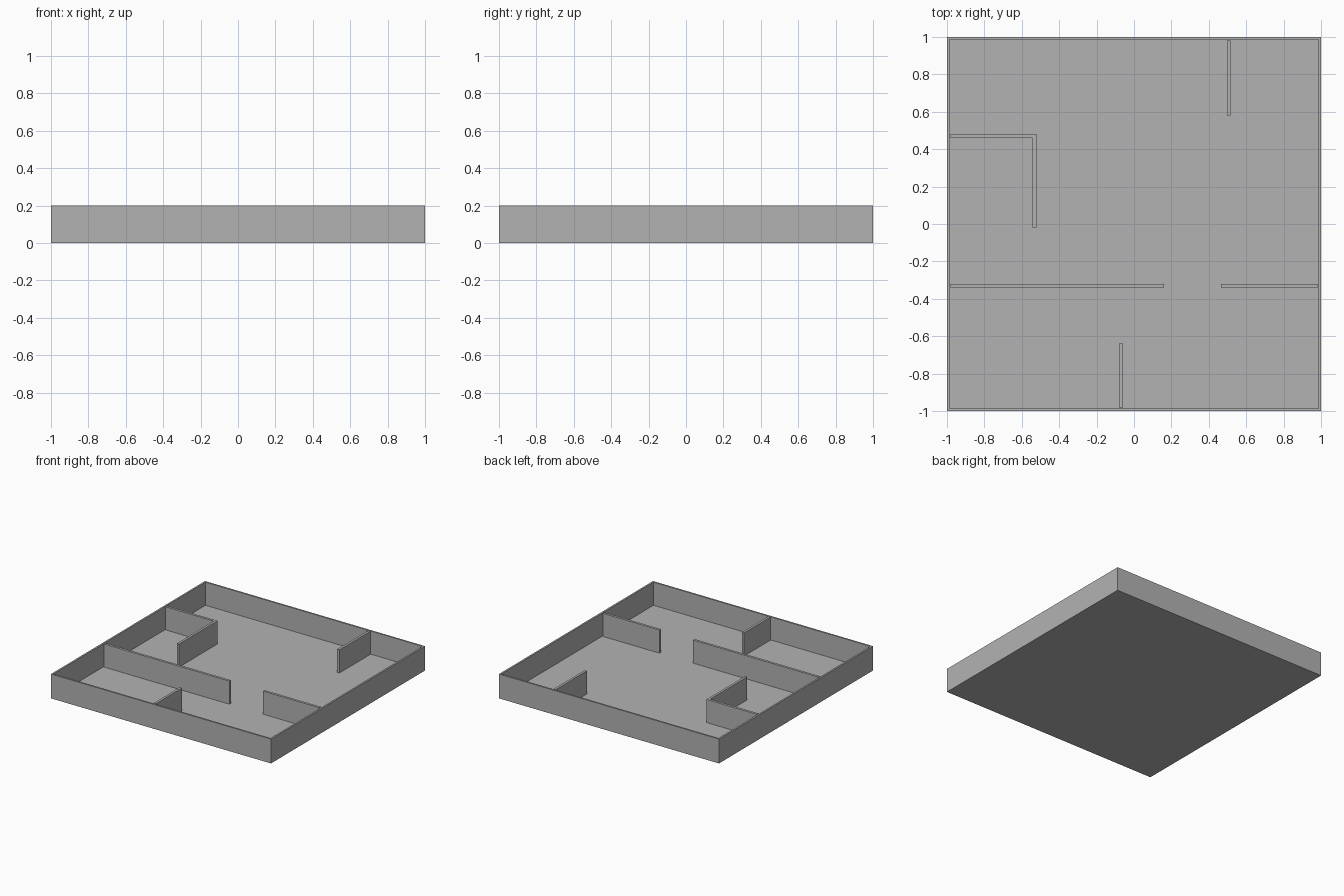
import bpy
import bmesh

HEIGHT, WALL, FLOOR = 0.2, 0.02, 0.01
INNER = 1 - WALL

old = bpy.data.objects.get("Cube")
if old:
    bpy.data.objects.remove(old, do_unlink=True)

grey = bpy.data.materials.new("plain grey")
grey.use_nodes = True
colour = (0.45, 0.45, 0.45, 1)
grey.diffuse_color = colour
grey.node_tree.nodes["Principled BSDF"].inputs["Base Color"].default_value = colour


def prism(name, outline, bottom, top, shape=None):
    """Extrude a flat outline upwards, optionally reshaping its top face."""
    bm = bmesh.new()
    base = bm.faces.new([bm.verts.new((x, y, bottom)) for x, y in outline])
    made = bmesh.ops.extrude_face_region(bm, geom=[base], use_keep_orig=True)["geom"]
    for v in (g for g in made if isinstance(g, bmesh.types.BMVert)):
        v.co.z = top
    if shape:
        shape(bm, next(g for g in made if isinstance(g, bmesh.types.BMFace)))
    bmesh.ops.recalc_face_normals(bm, faces=bm.faces)
    mesh = bpy.data.meshes.new(name)
    bm.to_mesh(mesh)
    bm.free()
    mesh.materials.append(grey)
    obj = bpy.data.objects.new(name, mesh)
    bpy.context.collection.objects.link(obj)
    return obj


def rect(x0, x1, y0, y1):
    return [(x0, y0), (x1, y0), (x1, y1), (x0, y1)]


def hollow(bm, face):
    """Leave a rim of wall and sink the middle to floor level."""
    bmesh.ops.inset_individual(bm, faces=[face], thickness=WALL)
    rim = [v for v in bm.verts if abs(v.co.x) < 1 - WALL / 2]
    made = bmesh.ops.extrude_discrete_faces(bm, faces=[face])["faces"][0]
    for v in made.verts:
        v.co.z = FLOOR
    bmesh.ops.remove_doubles(bm, verts=rim + list(made.verts), dist=1e-5)


# Floor and outer walls in one shell
prism("floor_and_outer_walls", rect(-1, 1, -1, 1), 0, HEIGHT, hollow)

# Straight partitions, each meeting an outer wall
partitions = {
    "back_partition": rect(0.496, 0.516, 0.58, INNER),
    "front_partition": rect(-0.08, -0.06, -INNER, -0.64),
    "right_cross_partition": rect(-INNER, 0.16, -0.34, -0.32),
    "left_cross_partition": rect(0.465, INNER, -0.34, -0.32),
}
for name, outline in partitions.items():
    prism(name, outline, FLOOR, HEIGHT)

# L-shaped partition
x, y = -0.522, 0.48
prism("corner_partition",
      [(-INNER, y), (-INNER, y - WALL), (x - WALL, y - WALL),
       (x - WALL, -0.02), (x, -0.02), (x, y)], FLOOR, HEIGHT)
